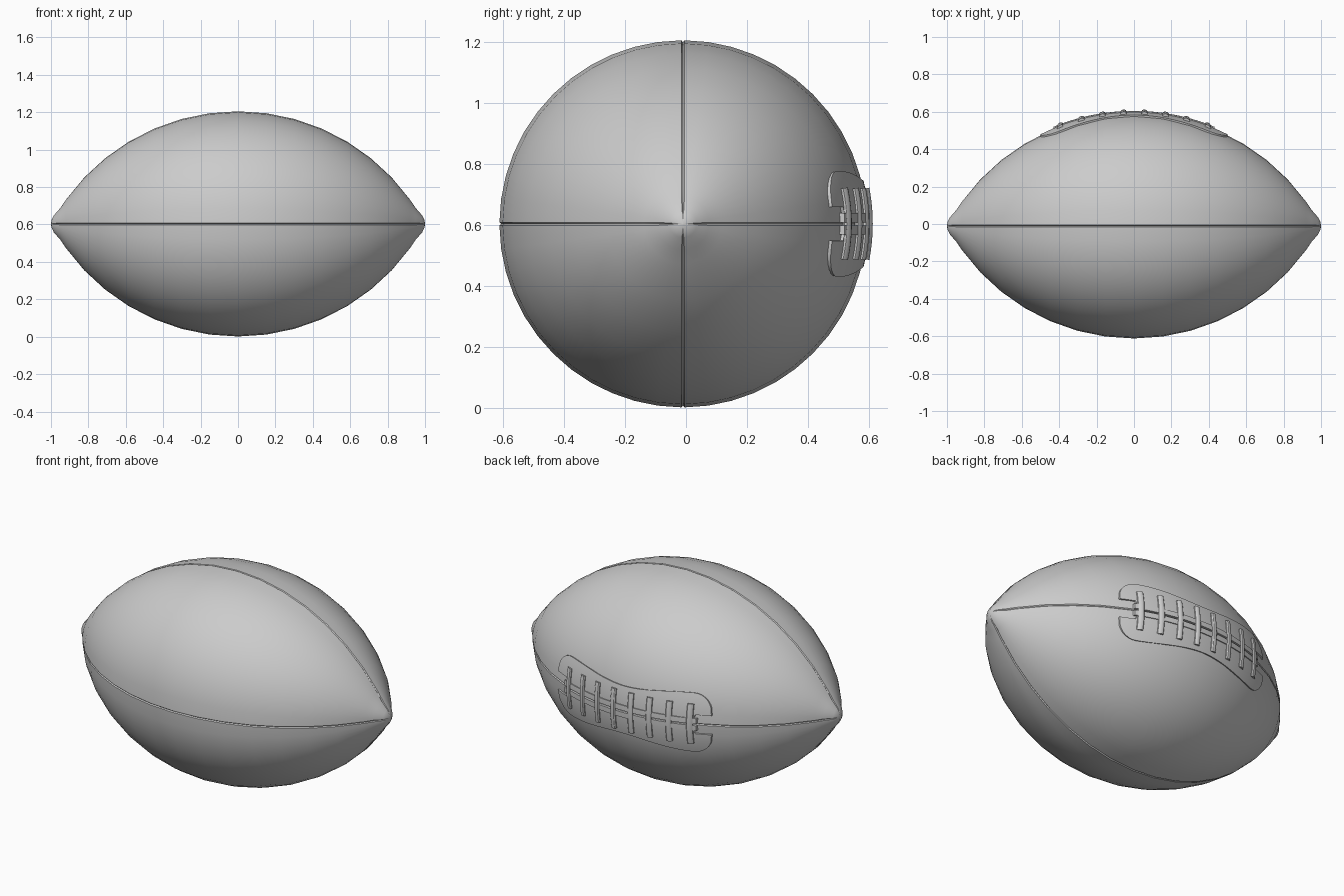
import bpy, bmesh, math
from math import sin, cos, pi, sqrt

if "Cube" in bpy.data.objects:
    bpy.data.objects.remove(bpy.data.objects["Cube"], do_unlink=True)

CY, CZ = -0.01, 0.603          # long axis of the ball
HALF, RAD = 1.0, 0.602         # half length and belly radius
ARC = (HALF ** 2 + RAD ** 2) / (2 * RAD)


def material(name, rgb):
    m = bpy.data.materials.new(name)
    m.use_nodes = True
    m.diffuse_color = (*rgb, 1)
    m.node_tree.nodes["Principled BSDF"].inputs["Base Color"].default_value = (*rgb, 1)
    return m


grey = material("plain grey", (0.6, 0.6, 0.6))


def radius(x):
    return sqrt(ARC ** 2 - x * x) - (ARC - RAD)


def surf(x, s, off):
    """Point above the skin: s is the distance round from the back seam."""
    r = radius(x)
    a = s / r
    return (x, CY + (r + off) * cos(a), CZ + (r + off) * sin(a))


def finish(bm, name):
    bmesh.ops.recalc_face_normals(bm, faces=bm.faces)
    me = bpy.data.meshes.new(name)
    bm.to_mesh(me)
    bm.free()
    me.materials.append(grey)
    ob = bpy.data.objects.new(name, me)
    bpy.context.collection.objects.link(ob)
    bpy.context.view_layer.objects.active = ob
    for o in bpy.context.selected_objects:
        o.select_set(False)
    ob.select_set(True)
    bpy.ops.object.shade_smooth_by_angle(angle=math.radians(32))
    return ob


def ball():
    # arc rings, with a small blunt nose at each end
    half_angle = math.asin(HALF / ARC)
    side = [(ARC * sin(half_angle * i / 8), None) for i in range(8)]
    side = [(x, radius(x)) for x, _ in side]
    side += [(0.95, radius(0.95)), (0.985, 0.045), (0.997, 0.02)]
    rings = [(-x, r) for x, r in reversed(side[1:])] + side
    bm = bmesh.new()
    loops = []
    for x, r in rings:
        g = min(0.005 / r, 0.06)
        depth = min(0.006, r * 0.15)
        loop = []
        for q in range(4):
            base = q * pi / 2
            # groove floor of the seam, then the panel between two seams
            spots = [(base, r - depth)]
            spots += [(base + g + (pi / 2 - 2 * g) * k / 12, r) for k in range(13)]
            loop += [bm.verts.new((x, CY + rr * cos(a), CZ + rr * sin(a))) for a, rr in spots]
        loops.append(loop)
    n = len(loops[0])
    for a, b in zip(loops, loops[1:]):
        for i in range(n):
            j = (i + 1) % n
            bm.faces.new((a[i], a[j], b[j], b[i]))
    for loop, x in ((loops[0], -HALF), (loops[-1], HALF)):
        tip = bm.verts.new((x, CY, CZ))
        for i in range(n):
            bm.faces.new((loop[i], loop[(i + 1) % n], tip))
    return finish(bm, "ball_body")


def raised_patch(name, xs, inner, outer, off, sign, cols=8):
    """Closed thin plate hugging the skin between two edge functions of x."""
    bm = bmesh.new()
    layers = []
    for h in (off, -0.012):
        layers.append([[bm.verts.new(surf(x, sign * (inner(x) + (outer(x) - inner(x)) * k / cols), h))
                        for k in range(cols + 1)] for x in xs])
    for g in layers:
        for a, b in zip(g, g[1:]):
            for k in range(cols):
                bm.faces.new((a[k], a[k + 1], b[k + 1], b[k]))
    top, low = layers
    rim = lambda g: ([row[0] for row in g] + g[-1][1:] +
                     [row[-1] for row in reversed(g[:-1])] + g[0][-2:0:-1])
    t, l = rim(top), rim(low)
    for i in range(len(t)):
        j = (i + 1) % len(t)
        bm.faces.new((t[i], t[j], l[j], l[i]))
    return finish(bm, name)


# Lace panel: two wavy halves, notched at both ends where the seam enters
END, NOTCH = 0.5, 0.42


def panel_outer(x):
    u = min(abs(x) / 0.4, 1)
    w = 0.14 + 0.035 * u * u * (3 - 2 * u)
    t = max(0, (abs(x) - 0.4) / (END - 0.4))
    return 0.065 + (w - 0.065) * sqrt(max(0, 1 - t * t))


def panel_inner(x):
    return 0.055 if abs(x) > NOTCH else 0.005


half_xs = [NOTCH * i / 20 for i in range(21)] + [NOTCH + 0.001, 0.44, 0.46, 0.475, 0.487, 0.495, END]
panel_xs = [-x for x in reversed(half_xs[1:])] + half_xs
strip_xs = [-0.43 + 0.86 * i / 36 for i in range(37)]

ball()
for side, sign in (("upper", 1), ("lower", -1)):
    raised_patch("lace_panel_" + side, panel_xs, panel_inner, panel_outer, 0.007, sign)
    # long strip running under the cross laces
    raised_patch("lace_strip_" + side, strip_xs, lambda x: 0.005, lambda x: 0.035, 0.013, sign, 3)


def cross_lace(i, x):
    """Flat-topped rounded bar bent across the seam, ends tucked into the panel."""
    bm = bmesh.new()
    sections = []
    steps = 14
    for k in range(steps + 1):
        s = -0.115 + 0.23 * k / steps
        ring = []
        for c in range(10):
            a = 2 * pi * c / 10 + pi / 10
            ring.append(bm.verts.new(surf(x + 0.017 * cos(a), s, 0.009 + 0.013 * sin(a))))
        sections.append(ring)
    for a, b in zip(sections, sections[1:]):
        for c in range(10):
            d = (c + 1) % 10
            bm.faces.new((a[c], a[d], b[d], b[c]))
    bm.faces.new(sections[0])
    bm.faces.new(sections[-1])
    finish(bm, f"cross_lace_{i + 1}")


for i in range(8):
    cross_lace(i, -0.395 + 0.79 * i / 7)
